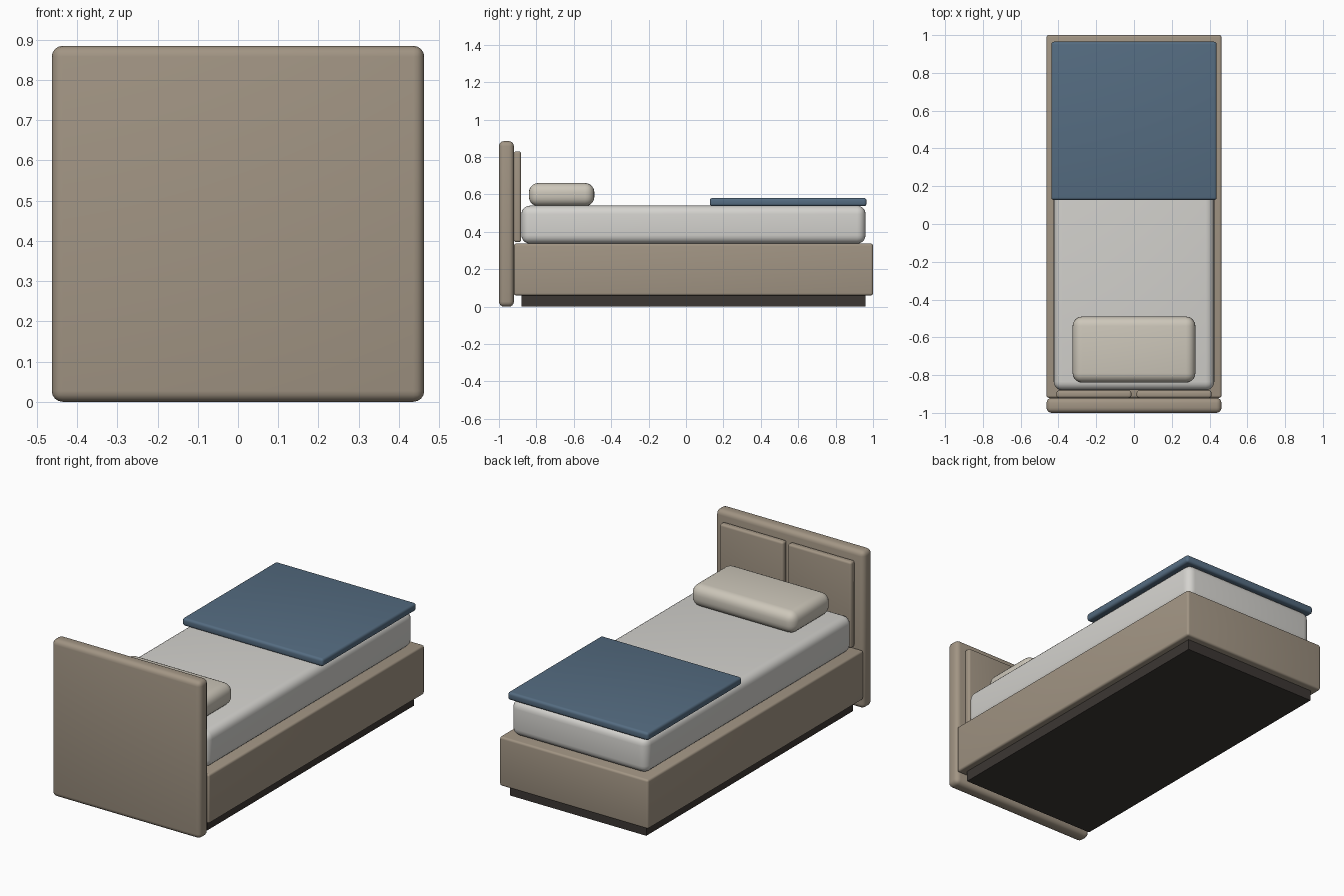
import bpy
import math

if "Cube" in bpy.data.objects:
    bpy.data.objects.remove(bpy.data.objects["Cube"])


def material(name, rgb):
    m = bpy.data.materials.new(name)
    m.diffuse_color = (*rgb, 1)
    m.use_nodes = True
    m.node_tree.nodes["Principled BSDF"].inputs["Base Color"].default_value = m.diffuse_color
    return m


wood = material("taupe_wood", (0.36, 0.30, 0.23))
dark = material("dark_plinth", (0.045, 0.038, 0.033))
linen = material("white_linen", (0.66, 0.65, 0.62))
cream = material("cream_cotton", (0.61, 0.57, 0.49))
blue = material("blue_wool", (0.09, 0.15, 0.22))


def box(name, x, y, z, mat, bevel=0.0, segments=4):
    """Rounded box spanning the (min, max) ranges x, y, z."""
    spans = (x, y, z)
    bpy.ops.mesh.primitive_cube_add(size=1, location=[(a + b) / 2 for a, b in spans])
    ob = bpy.context.object
    ob.name = name
    ob.scale = [b - a for a, b in spans]
    bpy.ops.object.transform_apply(location=False, rotation=False, scale=True)
    ob.data.materials.append(mat)
    if bevel:
        mod = ob.modifiers.new("rounding", 'BEVEL')
        mod.width = bevel
        mod.segments = segments
        bpy.ops.object.modifier_apply(modifier=mod.name)
        bpy.ops.object.shade_smooth_by_angle(angle=math.radians(35))
    return ob


# Bed base
box("plinth", (-0.425, 0.425), (-0.88, 0.96), (0, 0.06), dark)
box("bed_frame", (-0.463, 0.463), (-0.92, 1.0), (0.06, 0.337), wood, 0.012)

# Headboard with two raised panels
box("headboard", (-0.463, 0.463), (-1.0, -0.92), (0, 0.885), wood, 0.027)
for side, x in (("left", (-0.41, -0.014)), ("right", (0.014, 0.41))):
    box(f"headboard_panel_{side}", x, (-0.92, -0.882), (0.345, 0.83), wood, 0.012)

# Bedding
box("mattress", (-0.425, 0.425), (-0.88, 0.96), (0.337, 0.54), linen, 0.045, 5)
box("pillow", (-0.325, 0.325), (-0.84, -0.49), (0.537, 0.661), cream, 0.05, 5)
box("blanket", (-0.438, 0.438), (0.127, 0.965), (0.537, 0.581), blue, 0.014)
